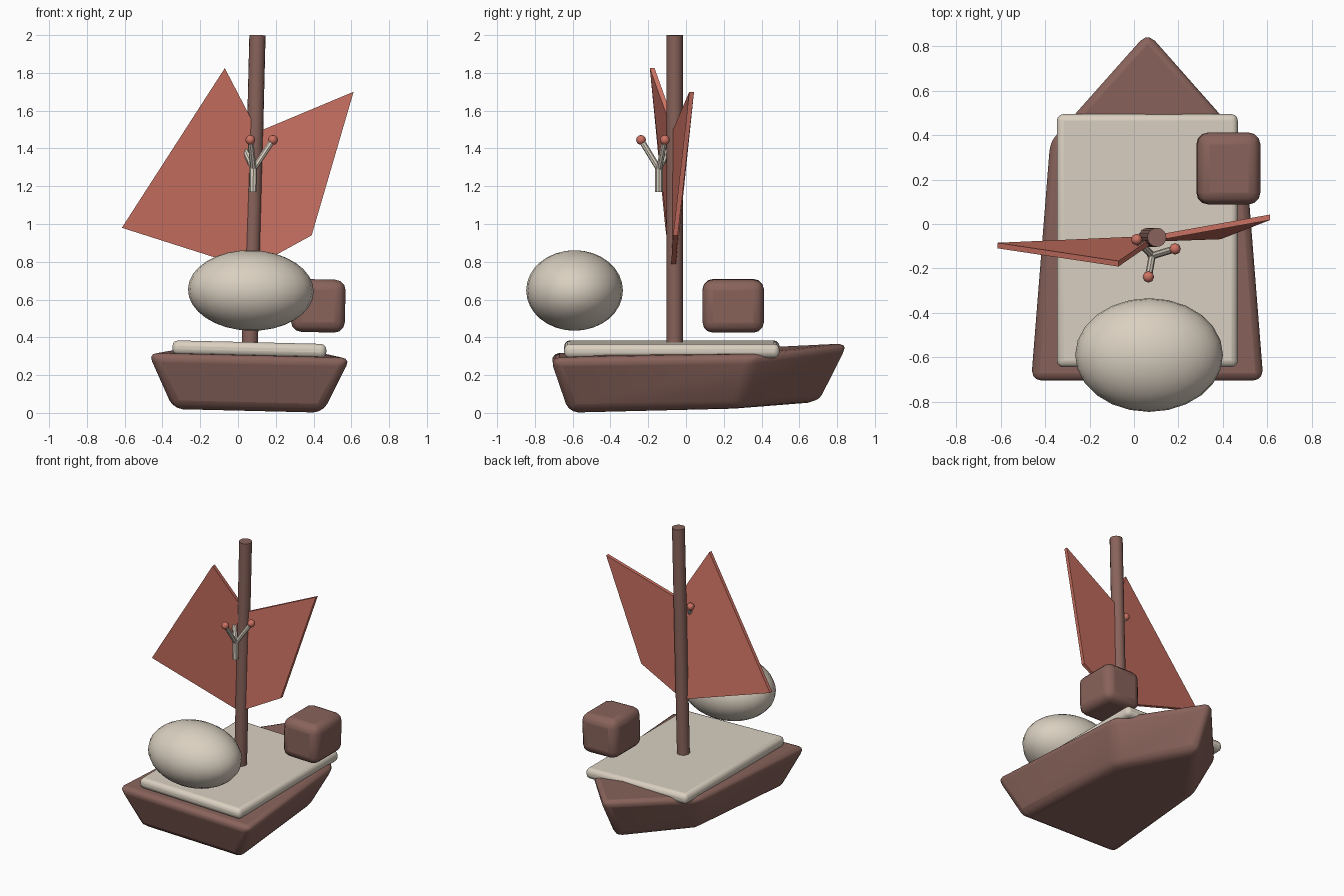
import bpy, bmesh, math
from mathutils import Vector, Matrix

if "Cube" in bpy.data.objects:
    bpy.data.objects.remove(bpy.data.objects["Cube"])

ROLL = 0.024                      # the boat heels slightly to the right
BASE_X = 0.053
HEEL = Matrix.Translation((BASE_X, 0, 0.0)) @ Matrix.Rotation(ROLL, 4, 'Y')


def material(name, rgb):
    m = bpy.data.materials.new(name)
    m.diffuse_color = (*rgb, 1)
    m.use_nodes = True
    m.node_tree.nodes["Principled BSDF"].inputs["Base Color"].default_value = m.diffuse_color
    return m


BROWN = material("brown wood", (0.25, 0.125, 0.105))
CREAM = material("cream", (0.70, 0.63, 0.53))
RED = material("coral red", (0.61, 0.17, 0.125))


def finish(bm, name, mat, bevel=0.0, segments=3, matrix=None, smooth=True, angle=35):
    """Turn a bmesh into a coloured object, rounded if wanted."""
    bmesh.ops.recalc_face_normals(bm, faces=bm.faces)
    me = bpy.data.meshes.new(name)
    bm.to_mesh(me)
    bm.free()
    ob = bpy.data.objects.new(name, me)
    bpy.context.collection.objects.link(ob)
    me.materials.append(mat)
    if matrix:
        ob.matrix_world = matrix
    if bevel:
        mod = ob.modifiers.new("rounding", 'BEVEL')
        mod.width, mod.segments = bevel, segments
        mod.limit_method = 'ANGLE'
        mod.angle_limit = math.radians(25)
    if smooth:
        bpy.ops.object.select_all(action='DESELECT')
        ob.select_set(True)
        bpy.context.view_layer.objects.active = ob
        bpy.ops.object.shade_smooth_by_angle(angle=math.radians(angle))
    return ob


def prism(bottom, top):
    """Closed solid between two matching outlines."""
    bm = bmesh.new()
    lo = [bm.verts.new(p) for p in bottom]
    hi = [bm.verts.new(p) for p in top]
    bm.faces.new(lo)
    bm.faces.new(hi)
    n = len(lo)
    for i in range(n):
        j = (i + 1) % n
        bm.faces.new((lo[i], lo[j], hi[j], hi[i]))
    return bm


def box(name, center, size, mat, bevel):
    bm = bmesh.new()
    bmesh.ops.create_cube(bm, size=1, matrix=Matrix.Diagonal((*size, 1)))
    # centre is given in world space, only the heel rotation is shared
    return finish(bm, name, mat, bevel, 3,
                  Matrix.Translation(center) @ Matrix.Rotation(ROLL, 4, 'Y'))


def rod(name, a, b, radius, mat, sides):
    a, b = Vector(a), Vector(b)
    d = b - a
    bm = bmesh.new()
    bmesh.ops.create_cone(bm, cap_ends=True, segments=sides,
                          radius1=radius, radius2=radius, depth=d.length)
    rot = d.to_track_quat('Z', 'Y').to_matrix().to_4x4()
    return finish(bm, name, mat, matrix=Matrix.Translation((a + b) / 2) @ rot)


def ball(name, center, radii, mat, u, v):
    bm = bmesh.new()
    bmesh.ops.create_uvsphere(bm, u_segments=u, v_segments=v, radius=1)
    bmesh.ops.scale(bm, vec=radii, verts=bm.verts)
    return finish(bm, name, mat, angle=60, matrix=Matrix.Translation(center)
                  @ Matrix.Rotation(ROLL, 4, 'Y'))


# Hull: five-cornered outline with a pointed, raised bow
def outline(stern, mid, bow):
    (sx, sy, sz), (mx, my, mz), (by, bz) = stern, mid, bow
    return [(-sx, sy, sz), (sx, sy, sz), (mx, my, mz), (0, by, bz), (-mx, my, mz)]


hull = prism(outline((0.40, -0.62, 0.01), (0.33, 0.27, 0.025), (0.73, 0.06)),
             outline((0.54, -0.72, 0.305), (0.455, 0.38, 0.315), (0.885, 0.375)))
finish(hull, "hull", BROWN, 0.05, 3, HEEL)

# Deck plate
box("deck", (0.06, -0.075, 0.337), (0.815, 1.14, 0.075), CREAM, 0.03)

# Mast
rod("mast", (0.062, -0.06, 0.34), (0.103, -0.06, 2.0), 0.043, BROWN, 16)

# Sails: thin twisted quads on both sides of the mast
SAILS = {
    "left_sail": [(0.06, -0.067, 0.765), (-0.615, -0.097, 0.98),
                  (-0.07, -0.179, 1.825), (0.11, -0.055, 1.48)],
    "right_sail": [(0.08, -0.067, 0.77), (0.39, -0.056, 0.94),
                   (0.612, 0.03, 1.70), (0.11, -0.06, 1.49)],
}
for name, pts in SAILS.items():
    shift = Vector((0, 0.0125, 0))
    finish(prism([Vector(p) - shift for p in pts], [Vector(p) + shift for p in pts]),
           name, RED, smooth=False)

# Floating crate and balloon-like egg
box("crate", (0.425, 0.25, 0.567), (0.285, 0.325, 0.28), BROWN, 0.055)
ball("egg", (0.068, -0.59, 0.648), (0.333, 0.256, 0.213), CREAM, 24, 16)

# Little branching sprig with red tips
fork = (0.082, -0.143, 1.29)
rod("sprig_stem", (0.079, -0.143, 1.17), (0.082, -0.143, 1.31), 0.02, CREAM, 8)
for i, tip in enumerate([(0.065, -0.238, 1.445), (0.185, -0.112, 1.445), (0.012, -0.07, 1.445)]):
    rod(f"sprig_branch_{i + 1}", fork, tip, 0.016, CREAM, 8)
    ball(f"sprig_tip_{i + 1}", tip, (0.026, 0.026, 0.026), RED, 8, 6)
